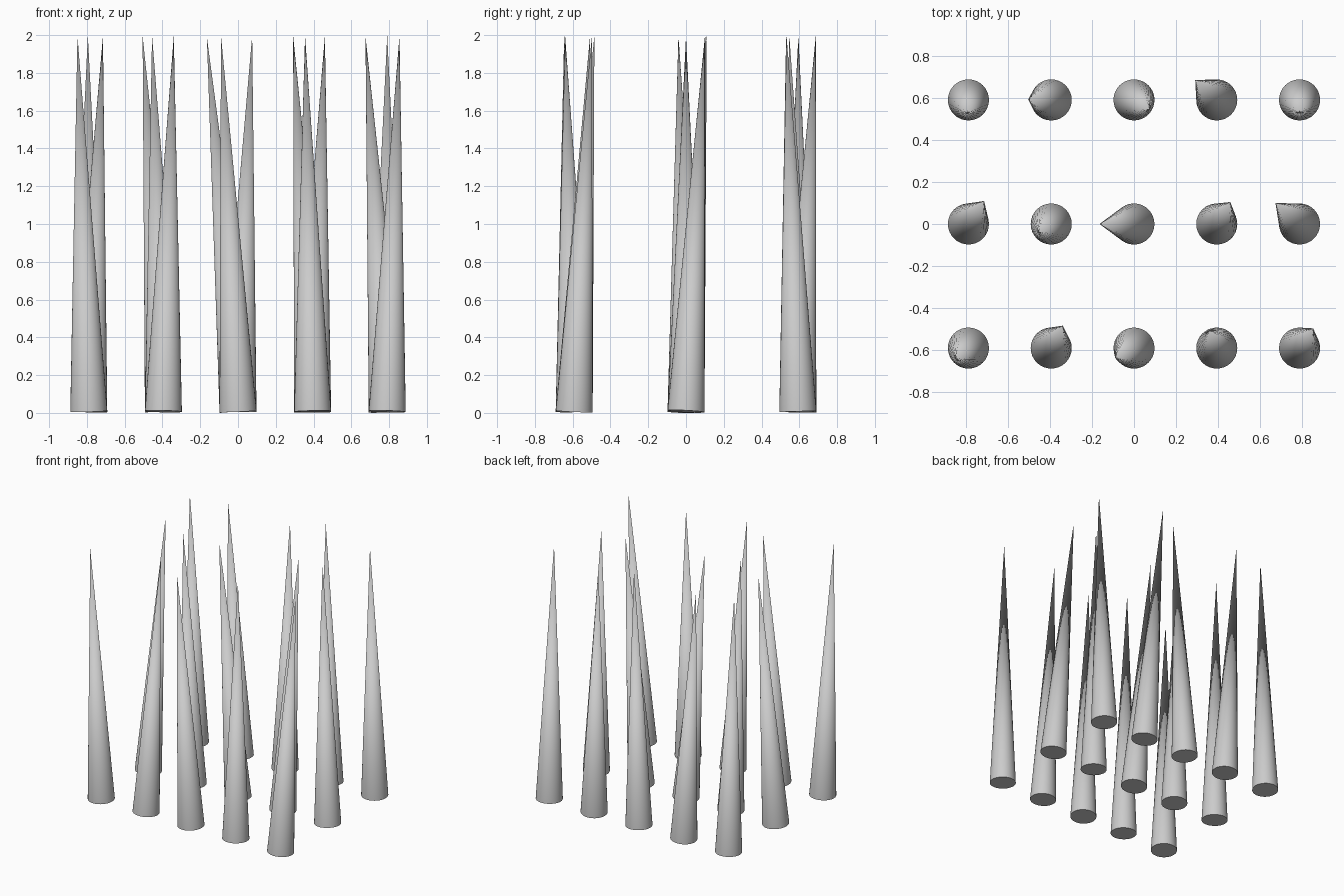
import bpy
from mathutils import Vector

if "Cube" in bpy.data.objects:
    bpy.data.objects.remove(bpy.data.objects["Cube"])

RADIUS, LENGTH, BASE_Z = 0.098, 1.991, 0.008
COLS = [-0.79, -0.395, 0.0, 0.395, 0.79]

# horizontal tip positions for each row of spikes, left to right
ROWS = {
    -0.592: [(-0.85, -0.645), (-0.34, -0.485), (-0.09, -0.64), (0.355, -0.508), (0.855, -0.498)],
    0.0: [(-0.715, 0.11), (-0.455, -0.04), (-0.165, 0.0), (0.46, 0.105), (0.675, 0.1)],
    0.592: [(-0.795, 0.53), (-0.505, 0.595), (0.075, 0.547), (0.292, 0.687), (0.79, 0.532)],
}


def spike(name, base, tip):
    """Cone leaning from its base centre towards the tip."""
    dx, dy = tip[0] - base[0], tip[1] - base[1]
    axis = Vector((dx, dy, (LENGTH ** 2 - dx * dx - dy * dy) ** 0.5))
    bpy.ops.mesh.primitive_cone_add(vertices=32, radius1=RADIUS, radius2=0, depth=LENGTH)
    ob = bpy.context.object
    ob.name = name
    ob.rotation_euler = Vector((0, 0, 1)).rotation_difference(axis).to_euler()
    ob.location = Vector((base[0], base[1], BASE_Z)) + axis / 2
    bpy.ops.object.shade_smooth_by_angle()


# grid of leaning spikes
for r, (y, tips) in enumerate(ROWS.items()):
    for c, (x, tip) in enumerate(zip(COLS, tips)):
        spike(f"spike_{r + 1}_{c + 1}", (x, y), tip)
